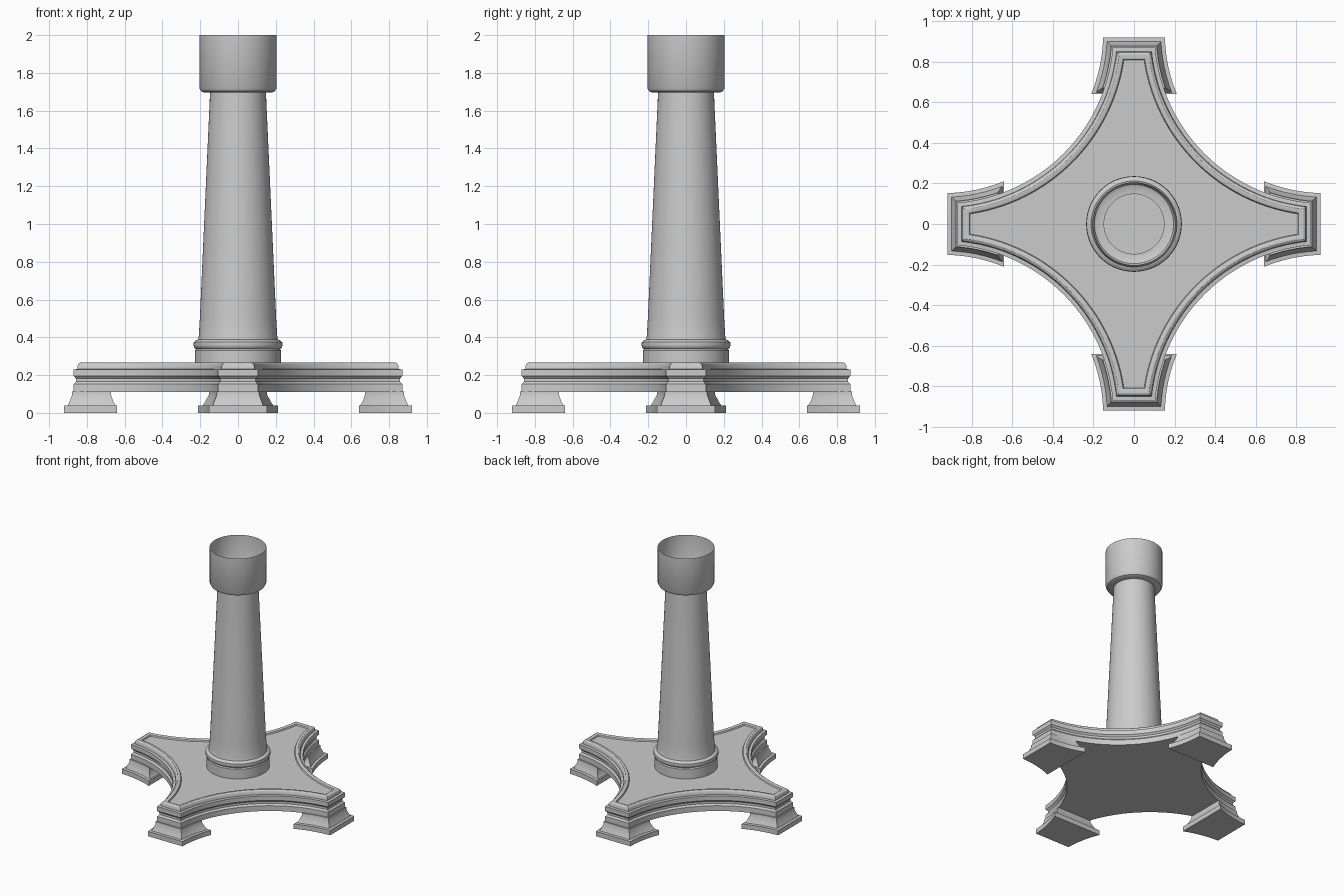
import bpy, bmesh
from math import sin, cos, pi, sqrt, atan2

if "Cube" in bpy.data.objects:
    bpy.data.objects.remove(bpy.data.objects["Cube"])

C, R, TIP = 0.94, 0.838, 0.87   # concave arc centre, radius, arm reach


def half_width(x, d):
    """Half width of an arm at distance x, for an outline inset by d."""
    return C - sqrt((R + d) ** 2 - (C - x) ** 2)


def cross_outline(d, n=28):
    """Four-armed outline with concave sides, inset by d."""
    x = TIP - d
    y = half_width(x, d)
    a0, a1 = atan2(y - C, x - C), atan2(x - C, y - C)
    if a0 > 0:
        a0 -= 2 * pi
    if a1 > a0:
        a1 -= 2 * pi
    arc = []
    for i in range(n + 1):
        a = a0 + (a1 - a0) * i / n
        arc.append((C + (R + d) * cos(a), C + (R + d) * sin(a)))
    pts = []
    for k in range(4):
        c, s = round(cos(k * pi / 2)), round(sin(k * pi / 2))
        pts += [(c * u - s * v, s * u + c * v) for u, v in arc]
    return pts


def foot_outline(d, inner, n=6):
    """Flared foot that follows the curve of the arm."""
    outer = TIP - d
    xs = [inner + (outer - inner) * i / n for i in range(n + 1)]
    return ([(x, -half_width(x, d)) for x in xs]
            + [(x, half_width(x, d)) for x in reversed(xs)])


def finish(name, bm, angle):
    bmesh.ops.recalc_face_normals(bm, faces=bm.faces)
    me = bpy.data.meshes.new(name)
    bm.to_mesh(me)
    bm.free()
    ob = bpy.data.objects.new(name, me)
    bpy.context.collection.objects.link(ob)
    bpy.ops.object.select_all(action='DESELECT')
    ob.select_set(True)
    bpy.context.view_layer.objects.active = ob
    bpy.ops.object.shade_smooth_by_angle(angle=angle)
    return ob


def loft(name, sections, caps=True, angle=0.5):
    """Skin a stack of (outline, z) sections."""
    bm = bmesh.new()
    rings = [[bm.verts.new((x, y, z)) for x, y in pts] for pts, z in sections]
    for a, b in zip(rings, rings[1:]):
        n = len(a)
        for i in range(n):
            j = (i + 1) % n
            bm.faces.new((a[i], a[j], b[j], b[i]))
    if caps:
        bm.faces.new(rings[0][::-1])
        bm.faces.new(rings[-1])
    return finish(name, bm, angle)


def circle(r, n=64):
    return [(r * cos(2 * pi * i / n), r * sin(2 * pi * i / n)) for i in range(n)]


# Cross-shaped base: grooved side, stepped rounded rim, sunken top panel
base_profile = [(0, 0.11), (0, 0.152), (0.012, 0.165), (0.012, 0.182),
                (0, 0.195), (0, 0.23), (0.02, 0.232), (0.021, 0.25),
                (0.026, 0.26), (0.035, 0.266), (0.05, 0.266),
                (0.058, 0.262), (0.062, 0.252), (0.07, 0.252)]
loft("base", [(cross_outline(d), z) for d, z in base_profile])

# Four feet: flat plinth with a tapered block above
foot_profile = [(-0.05, 0.64, 0), (-0.05, 0.64, 0.038), (-0.03, 0.648, 0.04),
                (-0.022, 0.66, 0.06), (-0.008, 0.672, 0.095), (-0.008, 0.672, 0.112)]
for k, side in enumerate(("right", "back", "left", "front")):
    foot = loft(side + "_foot",
                [(foot_outline(d, inner), z) for d, inner, z in foot_profile])
    foot.rotation_euler.z = k * pi / 2

# Column: collar, ring moulding, tapered shaft and open cup at the top
column_profile = [(0.228, 0.245), (0.228, 0.33), (0.222, 0.338), (0.231, 0.345),
                  (0.236, 0.358), (0.234, 0.374), (0.224, 0.384),
                  (0.212, 0.388), (0.208, 0.405), (0.202, 0.50),
                  (0.148, 1.695), (0.18, 1.696), (0.195, 1.703),
                  (0.205, 1.72), (0.205, 2.0)]
loft("column", [(circle(r), z) for r, z in column_profile], caps=False, angle=0.6)
